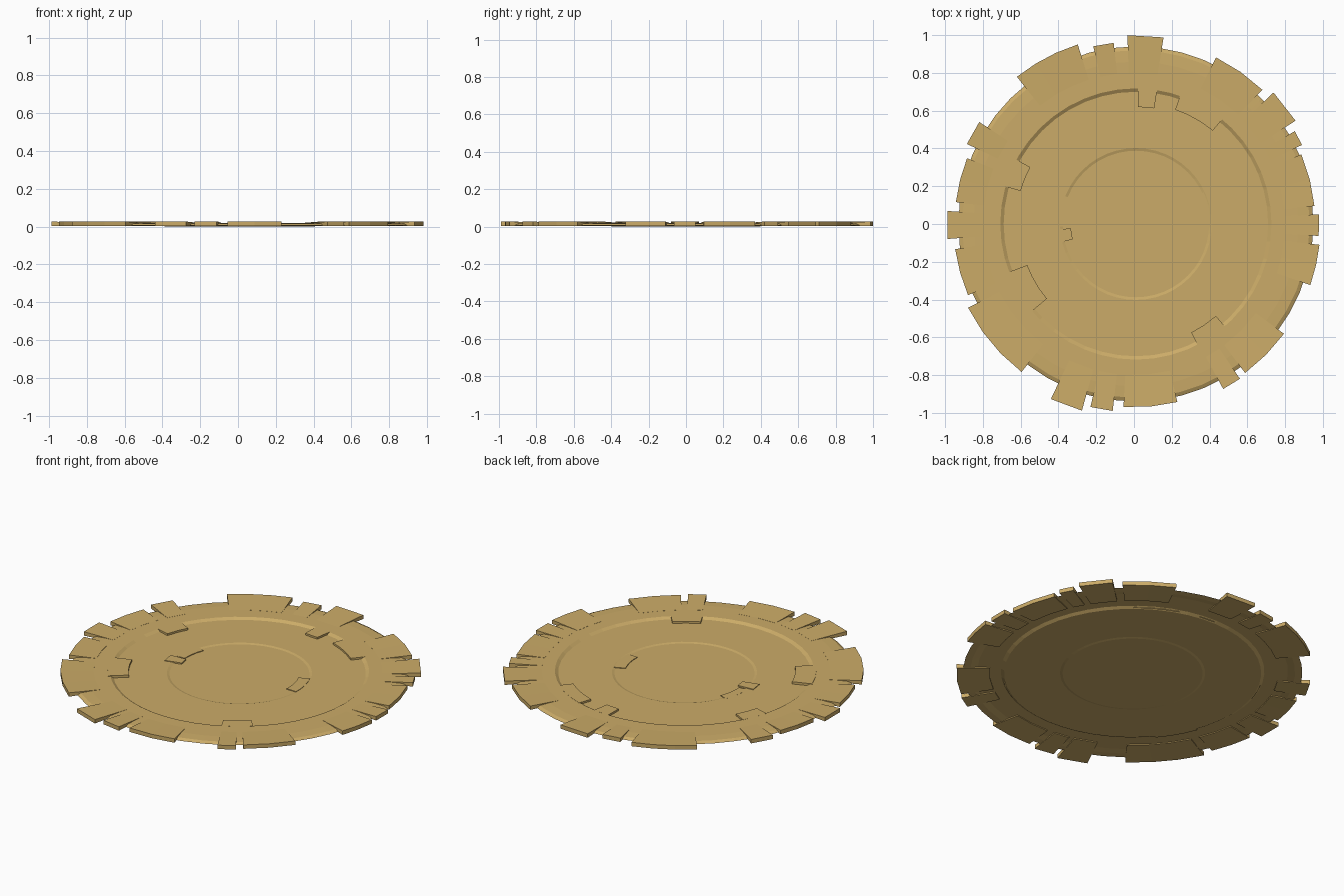
import bpy, bmesh, math

if "Cube" in bpy.data.objects:
    bpy.data.objects.remove(bpy.data.objects["Cube"])

# one tan colour
mat = bpy.data.materials.new("tan")
mat.diffuse_color = (0.60, 0.41, 0.138, 1)
mat.use_nodes = True
mat.node_tree.nodes["Principled BSDF"].inputs["Base Color"].default_value = mat.diffuse_color


def finish(bm, name):
    bmesh.ops.recalc_face_normals(bm, faces=bm.faces)
    me = bpy.data.meshes.new(name)
    bm.to_mesh(me)
    bm.free()
    me.materials.append(mat)
    ob = bpy.data.objects.new(name, me)
    bpy.context.collection.objects.link(ob)
    return ob


def lathe(name, profile, n, cx):
    """Revolve an (r, z) profile whose ends lie on the axis."""
    bm = bmesh.new()
    vs = [bm.verts.new((r, 0, z)) for r, z in profile]
    es = [bm.edges.new(p) for p in zip(vs, vs[1:])]
    bmesh.ops.spin(bm, geom=vs + es, cent=(0, 0, 0), axis=(0, 0, 1),
                   angle=math.tau, steps=n)
    bmesh.ops.remove_doubles(bm, verts=bm.verts, dist=1e-5)
    bmesh.ops.translate(bm, verts=bm.verts, vec=(cx, 0, 0))
    return finish(bm, name)


def sector(name, a0, a1, r0, r1, zin, zout, cx=0.0):
    """Curved block; zin / zout are (bottom, top) at its inner / outer end."""
    bm = bmesh.new()
    n = max(1, round(abs(a1 - a0) / 7.5))
    rows = []
    for i in range(n + 1):
        a = math.radians(a0 + (a1 - a0) * i / n)
        c, s = math.cos(a), math.sin(a)
        rows.append([bm.verts.new((cx + r * c, r * s, z)) for r, z in
                     ((r0, zin[0]), (r1, zout[0]), (r1, zout[1]), (r0, zin[1]))])
    for p, q in zip(rows, rows[1:]):
        for k in range(4):
            bm.faces.new((p[k], p[(k + 1) % 4], q[(k + 1) % 4], q[k]))
    bm.faces.new(rows[0])
    bm.faces.new(rows[-1])
    return finish(bm, name)


# stepped dish: low centre, middle terrace, raised outer ring with sloped rim
lathe("stepped_dish", [
    (0, 0.005), (0.388, 0.005), (0.402, 0.009), (0.70, 0.009), (0.718, 0.020),
    (0.86, 0.020), (0.92, 0.017), (0.94, 0.007), (0.90, 0.007), (0.86, 0.013),
    (0.73, 0.013), (0.712, 0.003), (0.402, 0.003), (0.388, 0), (0, 0)], 48, 0.01)

# rim tabs: start angle, end angle, outer radius
rim = [(92, 81, 1.0), (63.8, 46.3, .983), (43.3, 32.6, 1.015), (30, 25.2, .983),
       (22.6, 5.7, .96), (3, -3.7, .98), (-6.4, -19.1, .988), (-36.2, -53.3, .984),
       (-55.6, -61.6, .993), (-76.3, -93.3, .97), (-96.5, -103.4, .996),
       (-105.6, -115.4, 1.026), (-127.2, -153.2, .984), (-156.8, -172, .956),
       (184.6, 176, .99), (173, 158.5, .95), (154.4, 146.6, .981),
       (128.5, 107.4, .996), (102.9, 96.4, .965)]
for i, (a0, a1, r) in enumerate(rim):
    sector(f"rim_tab_{i + 1}", a0, a1, 0.80, r, (0.008, 0.0205), (0.003, 0.027))

# tabs overlapping the middle step: angles, inner radius, outer radius, top
mid = [(89, 81, .62, .722, .0203), (71, 50.5, .64, .722, .0203),
       (151.7, 164, .635, .722, .0203), (200.7, 220, .615, .73, .023),
       (-63, -49, .645, .722, .0203)]
for i, (a0, a1, r0, r1, t) in enumerate(mid):
    sector(f"middle_tab_{i + 1}", a0, a1, r0, r1, (0.006, t), (0.006, t), 0.01)

# tabs overlapping the centre step
inner = [(158, 182, .352, .405, .0092), (184, 194, .335, .435, .013),
         (24.5, -2.5, .34, .405, .0092)]
for i, (a0, a1, r0, r1, t) in enumerate(inner):
    sector(f"centre_tab_{i + 1}", a0, a1, r0, r1, (0.003, t), (0.004, t))
